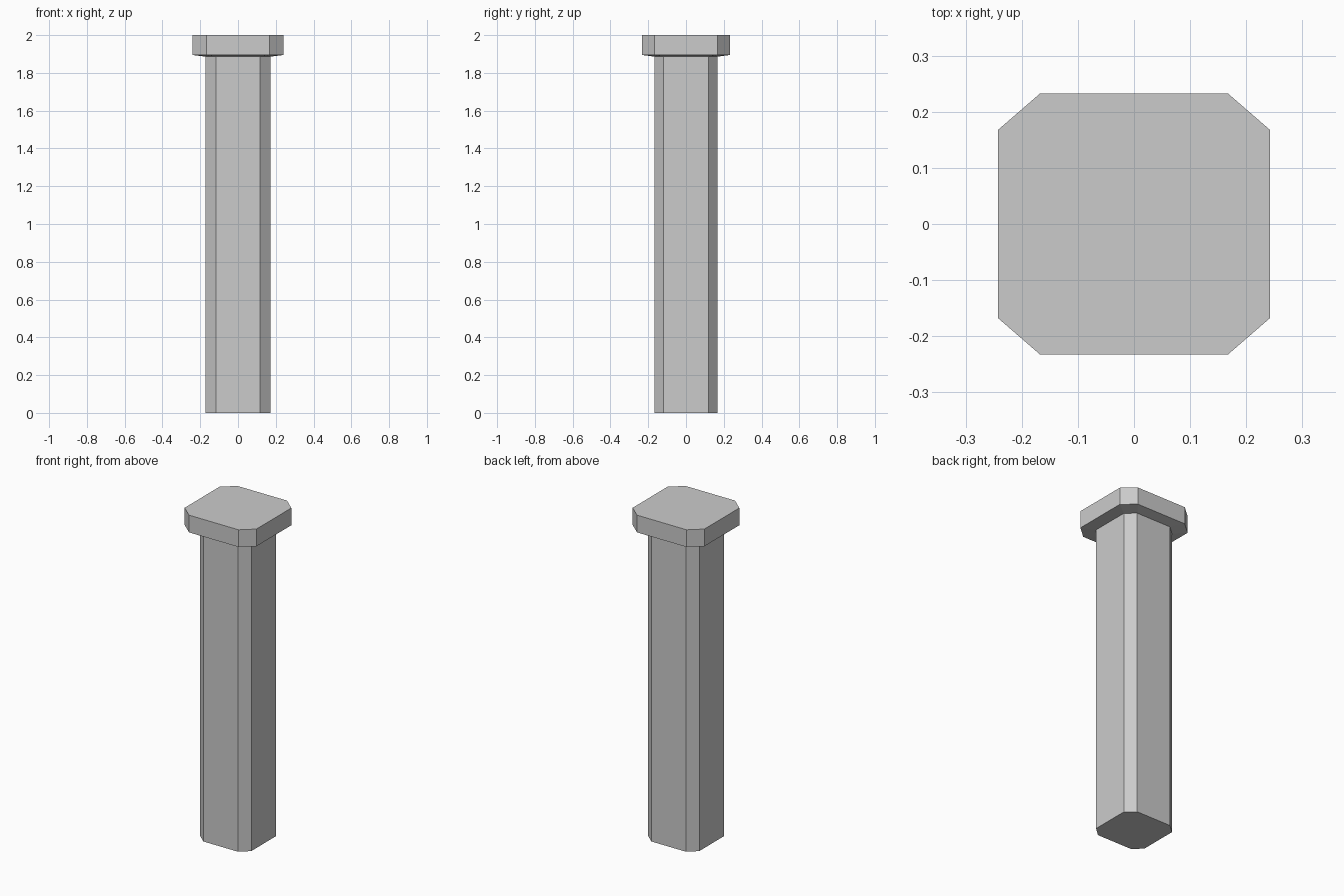
import bpy, bmesh

if "Cube" in bpy.data.objects:
    bpy.data.objects.remove(bpy.data.objects["Cube"])


def octagon(hx, hy, cx, cy, z):
    """Rectangle outline with clipped corners."""
    return [(cx, -hy, z), (hx, -cy, z), (hx, cy, z), (cx, hy, z),
            (-cx, hy, z), (-hx, cy, z), (-hx, -cy, z), (-cx, -hy, z)]


def loft(name, rings):
    """Closed solid skinned through a stack of outlines."""
    bm = bmesh.new()
    loops = [[bm.verts.new(p) for p in ring] for ring in rings]
    for a, b in zip(loops, loops[1:]):
        for i in range(len(a)):
            j = (i + 1) % len(a)
            bm.faces.new((a[i], a[j], b[j], b[i]))
    bm.faces.new(loops[0][::-1])
    bm.faces.new(loops[-1])
    mesh = bpy.data.meshes.new(name)
    bm.to_mesh(mesh)
    bm.free()
    obj = bpy.data.objects.new(name, mesh)
    bpy.context.collection.objects.link(obj)
    return obj


shaft = (0.172, 0.167, 0.117, 0.118)
cap = (0.242, 0.233, 0.167, 0.168)

# Post: chamfered shaft, shallow sloped underside and flat cap in one solid
loft("capped_post", [octagon(*shaft, 0), octagon(*shaft, 1.886),
                     octagon(*cap, 1.895), octagon(*cap, 2.0)])
